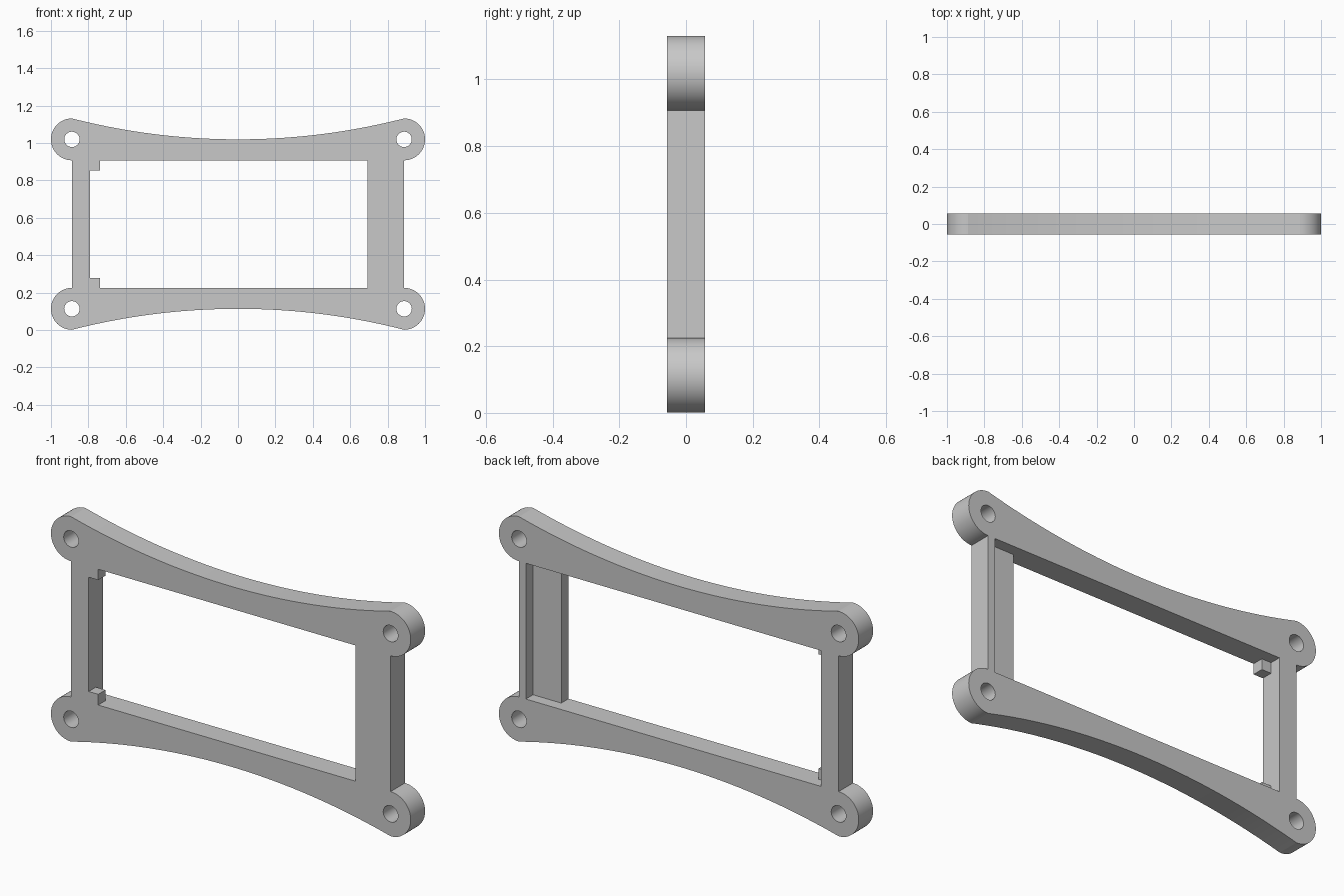
import bpy, bmesh
from math import sin, cos, pi, asin
from mathutils import Vector

if "Cube" in bpy.data.objects:
    bpy.data.objects.remove(bpy.data.objects["Cube"], do_unlink=True)

LUG_X, LUG_R, HOLE_R = 0.888, 0.112, 0.041
MID_Z, LUG_Z = 0.566, 0.453          # lug height is measured from the middle
HALF_T = 0.057
OPEN_Z = LUG_Z - LUG_R               # half height of the opening
IN_L, IN_R, WALL = -0.79, 0.693, 0.85

grey = bpy.data.materials.new("light grey")
grey.use_nodes = True
grey.diffuse_color = (0.58, 0.58, 0.58, 1)
grey.node_tree.nodes["Principled BSDF"].inputs["Base Color"].default_value = (0.58, 0.58, 0.58, 1)


def prism(name, outline, y0=-HALF_T, y1=HALF_T):
    """Extrude an (x, z) outline between two depths."""
    bm = bmesh.new()
    face = bm.faces.new([bm.verts.new((x, y0, z + MID_Z)) for x, z in outline])
    ext = bmesh.ops.extrude_face_region(bm, geom=[face])
    verts = [v for v in ext["geom"] if isinstance(v, bmesh.types.BMVert)]
    bmesh.ops.translate(bm, verts=verts, vec=Vector((0, y1 - y0, 0)))
    bmesh.ops.recalc_face_normals(bm, faces=bm.faces)
    mesh = bpy.data.meshes.new(name)
    bm.to_mesh(mesh)
    bm.free()
    mesh.materials.append(grey)
    ob = bpy.data.objects.new(name, mesh)
    bpy.context.collection.objects.link(ob)
    return ob


def rect(x0, x1, z0, z1):
    return [(x0, z0), (x1, z0), (x1, z1), (x0, z1)]


def arc(cx, cz, r, a0, a1, n):
    return [(cx + r * cos(a0 + (a1 - a0) * i / n), cz + r * sin(a0 + (a1 - a0) * i / n))
            for i in range(n + 1)]


def combine(target, tool, operation):
    """Apply a boolean and discard the tool."""
    bpy.context.view_layer.objects.active = target
    mod = target.modifiers.new("combine", "BOOLEAN")
    mod.object, mod.operation, mod.solver = tool, operation, "EXACT"
    bpy.ops.object.modifier_apply(modifier=mod.name)
    bpy.data.objects.remove(tool, do_unlink=True)


# Outline: half lugs joined by shallow concave arcs, top half then mirrored
sag_r = (LUG_X ** 2 + LUG_R ** 2) / (2 * LUG_R)
sweep = asin(LUG_X / sag_r)
top = arc(LUG_X, LUG_Z, LUG_R, -pi / 2, pi / 2, 32)
top += arc(0, LUG_Z + sag_r, sag_r, -pi / 2 + sweep, -pi / 2 - sweep, 48)[1:-1]
top += arc(-LUG_X, LUG_Z, LUG_R, pi / 2, 3 * pi / 2, 32)
bottom = [(x, -z) for x, z in reversed(top)]
frame = prism("frame", top + bottom)

# Opening, deeper towards the back so a thin plate remains at the right post
D = HALF_T + 0.05
combine(frame, prism("opening", rect(IN_L, IN_R, -OPEN_Z, OPEN_Z), -D, D), "DIFFERENCE")
combine(frame, prism("recess", rect(IN_R - 0.1, WALL, -OPEN_Z, OPEN_Z), 0, D), "DIFFERENCE")

# Bolt holes through the lugs
for sx in (-1, 1):
    for sz in (-1, 1):
        hole = arc(sx * LUG_X, sz * LUG_Z, HOLE_R, 0, 2 * pi, 40)[:-1]
        combine(frame, prism("hole", hole, -D, D), "DIFFERENCE")

# Small corner tabs on the front half of the narrow post
for side, sz in (("upper", 1), ("lower", -1)):
    z0, z1 = sorted((sz * OPEN_Z, sz * (OPEN_Z - 0.054)))
    prism(side + "_corner_tab", rect(IN_L, IN_L + 0.053, z0, z1), -HALF_T, 0)

# Smooth the round lugs and arcs, keep the edges crisp
bpy.ops.object.select_all(action="DESELECT")
frame.select_set(True)
bpy.context.view_layer.objects.active = frame
bpy.ops.object.shade_smooth_by_angle(angle=0.2)
